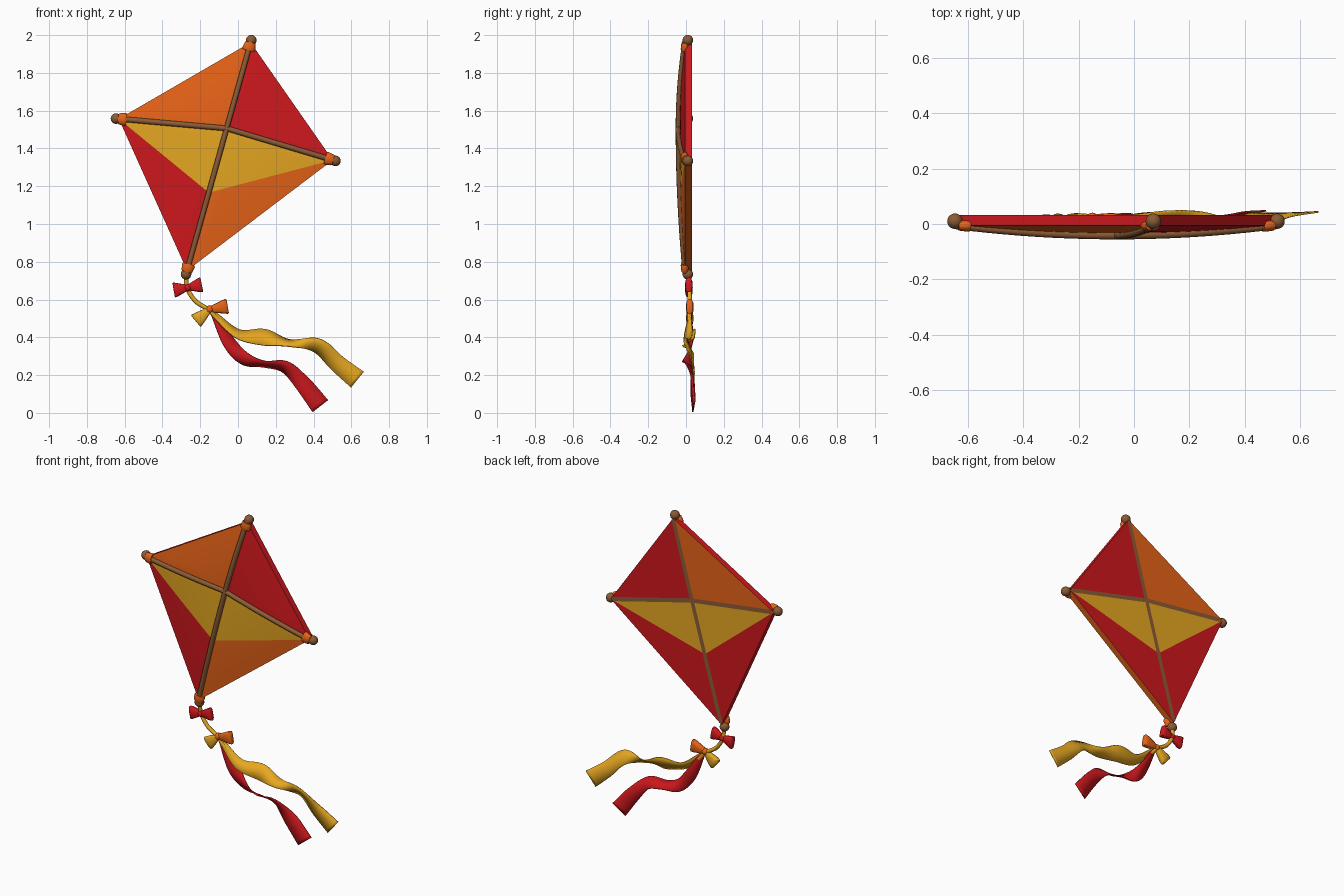
import bpy, bmesh, math
from mathutils import Vector as V

if "Cube" in bpy.data.objects:
    bpy.data.objects.remove(bpy.data.objects["Cube"])

def material(name, r, g, b):
    m = bpy.data.materials.new(name)
    m.diffuse_color = (r, g, b, 1)
    m.use_nodes = True
    m.node_tree.nodes["Principled BSDF"].inputs["Base Color"].default_value = m.diffuse_color
    return m

RED = material("red cloth", .62, .009, .012)
ORANGE = material("orange cloth", .80, .125, .009)
GOLD = material("gold cloth", .82, .40, .016)
WOOD = material("brown wood", .26, .105, .036)
SAIL = [RED, ORANGE, GOLD, WOOD]

def finish(name, bm, mats, angle=35):
    bmesh.ops.remove_doubles(bm, verts=bm.verts, dist=1e-5)
    bmesh.ops.recalc_face_normals(bm, faces=bm.faces)
    me = bpy.data.meshes.new(name)
    bm.to_mesh(me)
    bm.free()
    for m in mats:
        me.materials.append(m)
    ob = bpy.data.objects.new(name, me)
    bpy.context.collection.objects.link(ob)
    bpy.context.view_layer.objects.active = ob
    ob.select_set(True)
    bpy.ops.object.shade_smooth_by_angle(angle=math.radians(angle))
    ob.select_set(False)
    return ob

def loft(name, rings, mat, angle=40):
    """Skin a list of rings, closing both ends."""
    bm = bmesh.new()
    rows = [[bm.verts.new(p) for p in r] for r in rings]
    n = len(rows[0])
    for a, b in zip(rows, rows[1:]):
        for i in range(n):
            bm.faces.new((a[i], a[(i + 1) % n], b[(i + 1) % n], b[i]))
    bm.faces.new(rows[0])
    bm.faces.new(rows[-1])
    return finish(name, bm, [mat], angle)

def smooth_path(pts, steps=6):
    """Catmull-Rom through points of any dimension."""
    p = [V(q) for q in pts]
    p = [p[0] * 2 - p[1]] + p + [p[-1] * 2 - p[-2]]
    out = []
    for i in range(1, len(p) - 2):
        a, b, c, d = p[i - 1:i + 3]
        for k in range(steps):
            t = k / steps
            out.append(.5 * (2 * b + (c - a) * t + (2 * a - 5 * b + 4 * c - d) * t * t
                             + (3 * b - a - 3 * c + d) * t ** 3))
    return out + [p[-2]]

def tube(name, pts, r, mat):
    cu = bpy.data.curves.new(name, 'CURVE')
    cu.dimensions = '3D'
    cu.bevel_depth, cu.bevel_resolution, cu.use_fill_caps = r, 2, True
    s = cu.splines.new('POLY')
    s.points.add(len(pts) - 1)
    for q, p in zip(s.points, pts):
        q.co = (*p, 1)
    cu.materials.append(mat)
    ob = bpy.data.objects.new(name, cu)
    bpy.context.collection.objects.link(ob)

# Frame layout
TIP = {"top": V((.07, 0, 1.973)), "right": V((.516, 0, 1.334)),
       "bottom": V((-.275, 0, .734)), "left": V((-.646, 0, 1.558))}
C = V((-.06, 0, 1.506))
CB = V((-.065, 0, 1.48))
BACK = .033
COR = {k: C.lerp(p, .975) for k, p in TIP.items()}
GT = C.lerp(TIP["bottom"], .44)      # lower tip of the gold panel

# Sail: bowed front panels, flat back and rim
bm = bmesh.new()

def front(p, q, r, a, b, mi, n=8):
    a, b = COR[a] - C, COR[b] - C
    det = a.x * b.z - a.z * b.x
    def pt(i, j):
        v = p + (q - p) * (i / n) + (r - p) * (j / n)
        w = v - C
        d = (w.x * b.z - w.z * b.x + a.x * w.z - a.z * w.x) / det
        return bm.verts.new((v.x, -.005 - .028 * (1 - d * d), v.z))
    for i in range(n):
        for j in range(n - i):
            bm.faces.new([pt(i, j), pt(i + 1, j), pt(i, j + 1)]).material_index = mi
            if i + j < n - 1:
                bm.faces.new([pt(i + 1, j), pt(i + 1, j + 1), pt(i, j + 1)]).material_index = mi

def back(pts, mi, y=BACK):
    bm.faces.new([bm.verts.new((p.x, y, p.z)) for p in pts]).material_index = mi

T, R, B, L = (COR[k] for k in ("top", "right", "bottom", "left"))
front(C, T, L, "top", "left", 1)
front(C, T, R, "top", "right", 0)
front(C, L, GT, "left", "bottom", 2)
front(C, R, GT, "right", "bottom", 2)
front(GT, L, B, "left", "bottom", 0)
front(GT, R, B, "right", "bottom", 1)
back((CB, T, L), 1)
back((CB, T, R), 0)
for side in (L, R):
    back((CB, side, GT), 2)
    back((GT, side, B), 0)
for p, q, mi in ((T, L, 0), (T, R, 0), (L, B, 0), (R, B, 1)):
    for k in range(8):
        u, v = p.lerp(q, k / 8), p.lerp(q, (k + 1) / 8)
        bm.faces.new([bm.verts.new((w.x, y, w.z)) for w, y in
                      ((u, -.005), (v, -.005), (v, BACK), (u, BACK))]).material_index = mi
finish("sail", bm, SAIL, 25)

# Flat brown strips on the back: outward-facing plates just proud of the cloth
bm = bmesh.new()
for k in TIP:
    d = (COR[k] - CB).normalized()
    s = V((d.z, 0, -d.x)) * .013
    end = CB.lerp(COR[k], .985)
    f = bm.faces.new([bm.verts.new((e.x, BACK + .0015, e.z))
                      for e in (CB - s, CB + s, end + s, end - s)])
    f.normal_update()
    if f.normal.y < 0:
        f.normal_flip()
me = bpy.data.meshes.new("back_strips")
bm.to_mesh(me)
bm.free()
me.materials.append(WOOD)
bpy.context.collection.objects.link(bpy.data.objects.new("back_strips", me))

# Bowed spars, end knobs and corner wraps
def spar(a, b):
    pts = []
    for k in range(-10, 11):
        t = abs(k) / 10
        p = C.lerp(TIP[a] if k < 0 else TIP[b], t)
        pts.append((p.x, -.004 - .037 * (1 - t * t), p.z))
    return pts
tube("spine_spar", spar("top", "bottom"), .0145, WOOD)
tube("cross_spar", spar("left", "right"), .0145, WOOD)

for k, p in TIP.items():
    bpy.ops.mesh.primitive_uv_sphere_add(segments=20, ring_count=12, radius=.028,
                                         location=(p.x, .01, p.z))
    knob = bpy.context.object
    knob.name = "knob_" + k
    knob.data.materials.append(WOOD)
    bpy.ops.object.shade_smooth()

    d = (C - p).normalized()
    s = V((d.z, 0, -d.x))
    rings = []
    for dist, r in ((.012, .026), (.02, .03), (.048, .035), (.056, .031)):
        c = p + d * dist + V((0, -.006, 0))
        rings.append([c + s * r * math.cos(a) + V((0, 1, 0)) * r * .64 * math.sin(a)
                      for a in (i * math.tau / 14 for i in range(14))])
    loft("corner_wrap_" + k, rings, ORANGE)

# Tail cord
cord = smooth_path([(-.275, .012, .73), (-.268, .018, .66), (-.225, .02, .592),
                    (-.155, .02, .545), (-.105, .02, .49)])
tube("tail_cord", cord, .012, GOLD)

# Bows: flared wings on either side of a knot
def wing(name, c, ang, length, mat):
    d = V((math.cos(ang), 0, math.sin(ang)))
    s = V((-d.z, 0, d.x))
    rings = []
    for t, h, w in ((0, .015, .012), (.3, .023, .017), (.75, .036, .02), (.95, .04, .017), (1, .036, .011)):
        ring = []
        for i in range(12):
            a = i * math.tau / 12
            x, y = math.cos(a), math.sin(a)
            ring.append(c + d * length * t + s * h * math.copysign(abs(x) ** .6, x)
                        + V((0, w * math.copysign(abs(y) ** .6, y), 0)))
        rings.append(ring)
    loft(name, rings, mat, 50)

def bow(name, c, length, parts):
    c = V(c)
    for i, (deg, mat) in enumerate(parts):
        wing(f"{name}_wing_{i}", c, math.radians(deg), length, mat)
    bpy.ops.mesh.primitive_uv_sphere_add(segments=14, ring_count=8, radius=.021, location=c)
    ob = bpy.context.object
    ob.name = name + "_knot"
    ob.data.materials.append(parts[0][1])
    bpy.ops.object.shade_smooth()

bow("upper_bow", (-.266, .015, .663), .076, ((12, RED), (190, RED)))
bow("lower_bow", (-.15, .02, .548), .097, ((10, ORANGE), (220, GOLD)))

# Streaming ribbons: rows of x, y, z, half width in plane, y half width
def ribbon(name, rows, mat):
    path = smooth_path(rows, 8)
    bm = bmesh.new()
    prev = None
    for i, p in enumerate(path):
        t = path[min(i + 1, len(path) - 1)] - path[max(i - 1, 0)]
        n = V((-t[2], 0, t[0])).normalized()
        off = n * p[3] + V((0, p[4], 0))
        c = V(p[:3])
        row = [bm.verts.new(c + off * s) for s in (-1, 0, 1)]
        if prev:
            for k in (0, 1):
                bm.faces.new((prev[k], prev[k + 1], row[k + 1], row[k]))
        prev = row
    ob = finish(name, bm, [mat], 60)
    m = ob.modifiers.new("thickness", 'SOLIDIFY')
    m.thickness, m.offset = .006, 0

ribbon("red_ribbon", [(-.13, .02, .525, .014, .005), (-.045, .025, .37, .034, .012),
                      (.035, .022, .287, .034, -.015), (.14, .012, .258, .016, -.032),
                      (.25, .016, .243, .031, -.024), (.34, .032, .158, .043, .006),
                      (.436, .042, .036, .052, .006)], RED)
ribbon("gold_ribbon", [(-.13, .02, .525, .014, .005), (0, .012, .418, .024, .022),
                       (.14, .025, .4, .043, .022), (.27, .01, .37, .018, .028),
                       (.42, .012, .356, .038, -.024), (.53, .032, .258, .046, -.006),
                       (.632, .042, .176, .054, .002)], GOLD)
